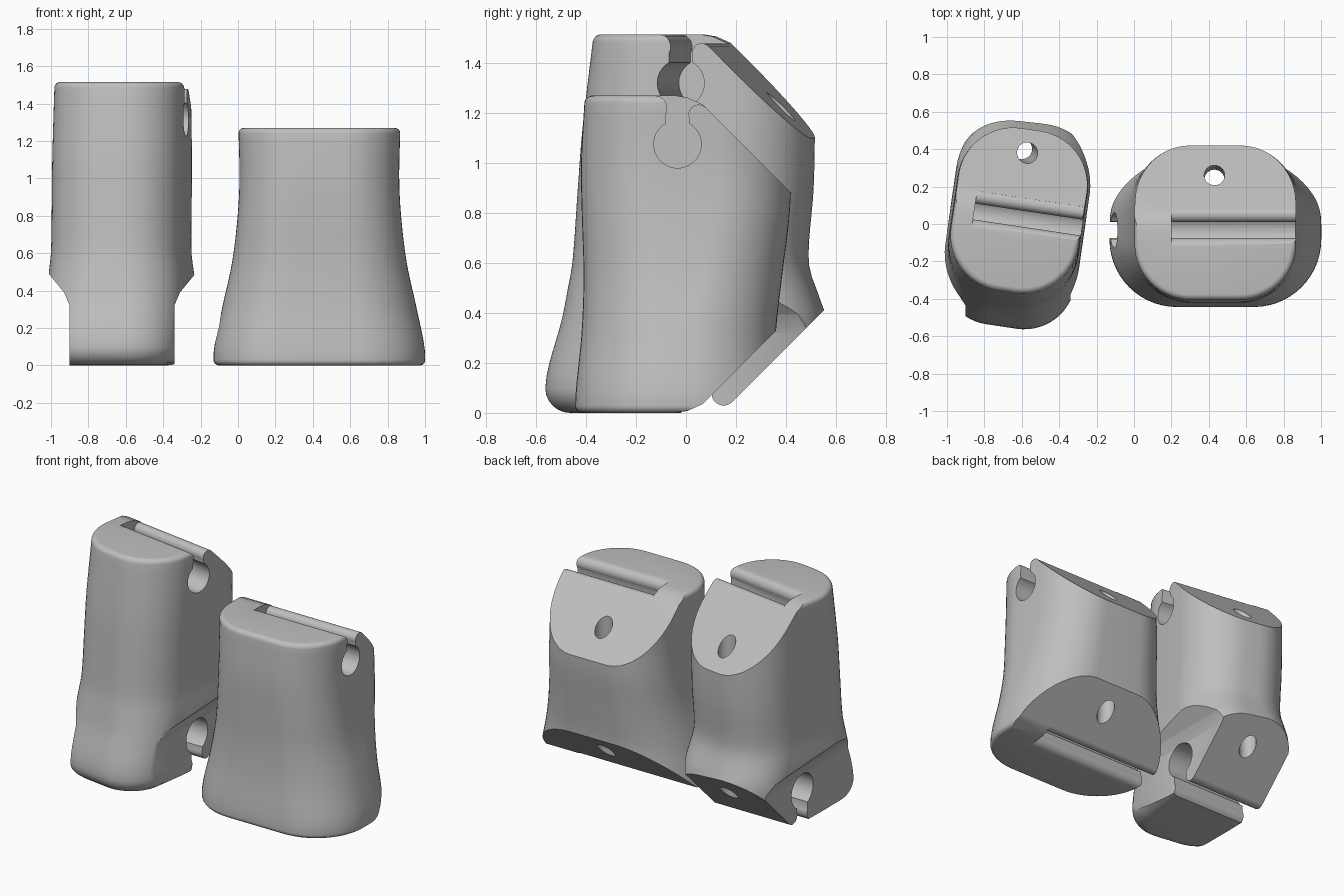
import bpy, bmesh, math
from mathutils import Matrix, Vector

cube = bpy.data.objects.get("Cube")
if cube:
    bpy.data.objects.remove(cube)

grey = bpy.data.materials.new("plain grey")
grey.use_nodes = True
grey.diffuse_color = (0.52, 0.52, 0.52, 1)
grey.node_tree.nodes["Principled BSDF"].inputs["Base Color"].default_value = (0.52, 0.52, 0.52, 1)


def make(name, bm, matrix):
    bm.transform(matrix)
    bmesh.ops.recalc_face_normals(bm, faces=bm.faces)
    mesh = bpy.data.meshes.new(name)
    bm.to_mesh(mesh)
    bm.free()
    mesh.materials.append(grey)
    ob = bpy.data.objects.new(name, mesh)
    bpy.context.collection.objects.link(ob)
    return ob


def sample(rows, z):
    """Smooth curve through rows of (z, front, back, half width, corner radius)."""
    i = max(j for j in range(len(rows) - 1) if j == 0 or rows[j][0] <= z)
    a, b = rows[i], rows[i + 1]
    before, after = rows[max(i - 1, 0)], rows[min(i + 2, len(rows) - 1)]
    d = b[0] - a[0]
    t = (z - a[0]) / d
    out = []
    for k in range(1, len(a)):
        m0 = (b[k] - before[k]) / (b[0] - before[0]) * d
        m1 = (after[k] - a[k]) / (after[0] - a[0]) * d
        c = b[k] - a[k]
        out.append(a[k] + t * m0 + t * t * (3 * c - 2 * m0 - m1) + t ** 3 * (m0 + m1 - 2 * c))
    return out


def body(name, rows, rim_low, rim_top, matrix):
    """Loft of rounded rectangles with rounded rims."""
    top = rows[-1][0]
    steps = [math.radians(15 * i) for i in range(7)]
    levels = [(rim_low * (1 - math.cos(a)), rim_low * (1 - math.sin(a))) for a in steps]
    levels += [(rim_low + (top - rim_low - rim_top) * i / 28, 0) for i in range(1, 28)]
    levels += [(top - rim_top * (1 - math.sin(a)), rim_top * (1 - math.cos(a))) for a in steps]
    bm = bmesh.new()
    rings = []
    for z, inset in levels:
        front, back, hx, r = sample(rows, z)
        mid, hy = (front + back) / 2, (back - front) / 2 - inset
        hx, r = hx - inset, r - inset
        ring = []
        for q, (sx, sy) in enumerate([(1, 1), (-1, 1), (-1, -1), (1, -1)]):
            for i in range(15):
                a = math.pi / 2 * (q + i / 14)
                ring.append(bm.verts.new((sx * (hx - r) + r * math.cos(a),
                                          mid + sy * (hy - r) + r * math.sin(a), z)))
        rings.append(ring)
    for lo, hi in zip(rings, rings[1:]):
        for i in range(len(lo)):
            j = (i + 1) % len(lo)
            bm.faces.new((lo[i], lo[j], hi[j], hi[i]))
    bm.faces.new(rings[0][::-1])
    bm.faces.new(rings[-1])
    return make(name, bm, matrix)


def prism(points, x0, x1, matrix):
    """Profile in (y, z) pulled along x."""
    bm = bmesh.new()
    near = [bm.verts.new((x0, y, z)) for y, z in points]
    far = [bm.verts.new((x1, y, z)) for y, z in points]
    bm.faces.new(near)
    bm.faces.new(far[::-1])
    for i in range(len(near)):
        j = (i + 1) % len(near)
        bm.faces.new((near[j], near[i], far[i], far[j]))
    return make("cutter", bm, matrix)


def cut(ob, cutter):
    cutter.hide_render = True
    mod = ob.modifiers.new("cut", "BOOLEAN")
    mod.operation, mod.solver, mod.object = "DIFFERENCE", "EXACT", cutter
    bpy.ops.object.select_all(action="DESELECT")
    bpy.context.view_layer.objects.active = ob
    ob.select_set(True)
    bpy.ops.object.modifier_apply(modifier=mod.name)
    bpy.data.objects.remove(cutter)


def arc(cy, cz, r, a0, a1, n):
    angles = [math.radians(a0 + (a1 - a0) * i / n) for i in range(n + 1)]
    return [(cy + r * math.cos(a), cz + r * math.sin(a)) for a in angles]


# Keyhole and sloped back, both relative to the keyhole centre
KEYHOLE = (arc(-0.091, 0.145, 0.05, 90, -30, 10) + arc(0, 0, 0.095, 120, 420, 36)
           + arc(0.084, 0.119, 0.04, 200, 45, 12) + [(0.25, 0.285), (0.25, 0.5), (-0.091, 0.5)])
SLOPE = [(-0.04, 0.2), (0.04, 0.187), (0.1, 0.16), (1.2, -0.94), (1.2, 0.6), (-0.04, 0.6)]


def joint(ob, matrix, y, z, x0, x1, flip=1, size=1):
    place = matrix @ Matrix.Translation((0, y, z)) @ Matrix.Diagonal((1, size, size * flip, 1))
    cut(ob, prism(SLOPE, -1.2, 1.2, place))
    cut(ob, prism(KEYHOLE, x0, x1, place))


def cord_hole(ob, high, low):
    axis = Vector(high) - Vector(low)
    bm = bmesh.new()
    bmesh.ops.create_cone(bm, cap_ends=True, segments=32, radius1=0.055, radius2=0.055, depth=3)
    cut(ob, make("cutter", bm, Matrix.Translation((Vector(high) + Vector(low)) / 2)
                 @ axis.to_track_quat("Z", "Y").to_matrix().to_4x4()))


def finish(ob):
    bpy.ops.object.select_all(action="DESELECT")
    bpy.context.view_layer.objects.active = ob
    ob.select_set(True)
    bpy.ops.object.shade_smooth_by_angle(angle=math.radians(32))


# Short wide segment with a flared base
short_at = Matrix.Translation((0.435, 0, 0))
short = body("short_segment", [
    (0, -0.445, 0.36, 0.567, 0.36), (0.1, -0.44, 0.36, 0.562, 0.36),
    (0.32, -0.418, 0.36, 0.517, 0.35), (0.55, -0.41, 0.385, 0.467, 0.32),
    (0.8, -0.417, 0.415, 0.437, 0.3), (1.0, -0.42, 0.422, 0.427, 0.3),
    (1.27, -0.405, 0.422, 0.433, 0.3)], 0.03, 0.03, short_at)
joint(short, short_at, -0.034, 1.075, -0.235, 1)
joint(short, short_at, -0.034, 0.195, -1, 0.32, flip=-1)
cord_hole(short, (0.43, 0.26, 1.03), (0.43, 0.235, 0.24))
finish(short)

# Tall segment, turned slightly, with a narrow hooked foot
tall_at = Matrix.Translation((-0.615, 0.08, 0)) @ Matrix.Rotation(math.radians(-8.5), 4, "Z")
tall = body("tall_segment", [
    (0, -0.635, 0.48, 0.35, 0.26), (0.15, -0.63, 0.48, 0.36, 0.28),
    (0.37, -0.57, 0.475, 0.365, 0.29), (0.48, -0.55, 0.44, 0.362, 0.3),
    (0.6, -0.53, 0.405, 0.352, 0.3), (0.9, -0.508, 0.425, 0.35, 0.3),
    (1.13, -0.49, 0.43, 0.35, 0.3), (1.515, -0.445, 0.43, 0.345, 0.3)], 0.1, 0.03, tall_at)
joint(tall, tall_at, -0.05, 1.32, -0.235, 1)
foot_at = Matrix.Translation((-0.62, 0, 0))
joint(tall, foot_at, 0.05, 0.22, -1, 1, flip=-1, size=1.2)

# Flat cheeks either side of the foot
CHEEK = [(0.28, -0.2), (0.28, 0.32), (0.31, 0.39), (0.4, 0.5), (0.8, 0.6), (0.8, -0.2)]
for side in (-1, 1):
    turn = Matrix.Rotation(math.pi / 2, 4, "Z") @ Matrix.Diagonal((1, side, 1, 1))
    cut(tall, prism(CHEEK, -1, 1, foot_at @ turn))
cord_hole(tall, (-0.57, 0.38, 1.24), (-0.6, 0.4, 0.25))
finish(tall)
